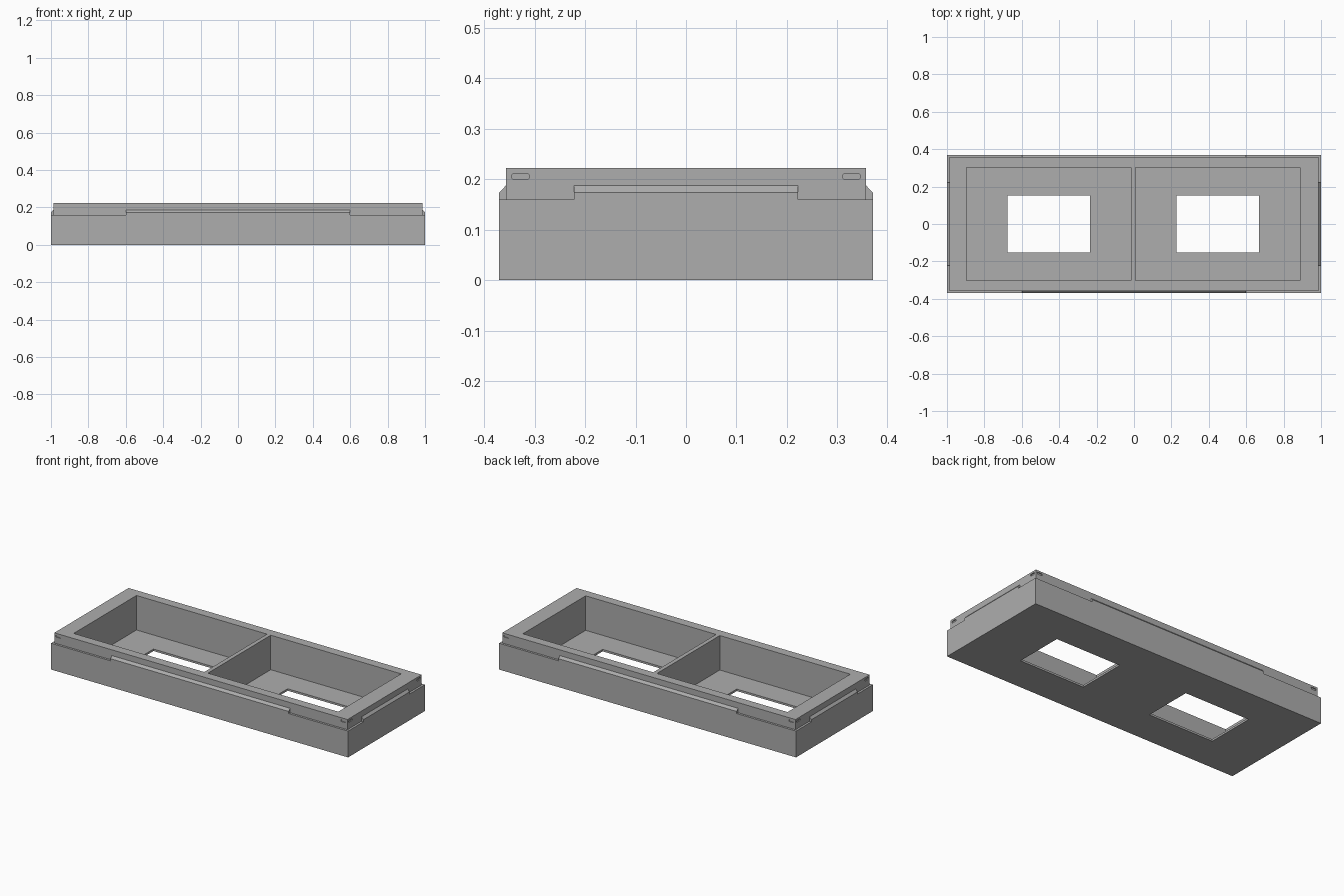
import bpy, bmesh, math
from mathutils import Matrix, Vector

cube = bpy.data.objects.get("Cube")
if cube:
    bpy.data.objects.remove(cube, do_unlink=True)

grey = bpy.data.materials.new("plain grey")
grey.use_nodes = True
COLOUR = (0.42, 0.42, 0.42, 1)
grey.diffuse_color = COLOUR
grey.node_tree.nodes["Principled BSDF"].inputs["Base Color"].default_value = COLOUR

HX, HY = 1.0, 0.37          # half size of the lower body
STEP = 0.013                # set-back of the upper rim
SHELF, TOP = 0.16, 0.222    # shelf and rim heights
FLOOR = 0.012


def prism(name, points, vector):
    """Extrude a closed outline along a vector."""
    bm = bmesh.new()
    face = bm.faces.new([bm.verts.new(p) for p in points])
    out = bmesh.ops.extrude_face_region(bm, geom=[face])
    verts = [v for v in out["geom"] if isinstance(v, bmesh.types.BMVert)]
    bmesh.ops.translate(bm, verts=verts, vec=vector)
    bmesh.ops.recalc_face_normals(bm, faces=bm.faces)
    mesh = bpy.data.meshes.new(name)
    bm.to_mesh(mesh)
    bm.free()
    mesh.materials.append(grey)
    ob = bpy.data.objects.new(name, mesh)
    bpy.context.collection.objects.link(ob)
    return ob


def box(name, x0, x1, y0, y1, z0, z1):
    outline = [(x0, y0, z0), (x1, y0, z0), (x1, y1, z0), (x0, y1, z0)]
    return prism(name, outline, (0, 0, z1 - z0))


def combine(target, other, operation):
    """Apply a boolean and discard the second solid."""
    mod = target.modifiers.new("combine", "BOOLEAN")
    mod.operation, mod.solver, mod.object = operation, "EXACT", other
    bpy.context.view_layer.objects.active = target
    bpy.ops.object.modifier_apply(modifier=mod.name)
    bpy.data.objects.remove(other, do_unlink=True)


# Lower body and set-back rim
tray = box("tray", -HX, HX, -HY, HY, 0, SHELF)
rim = box("rim", -HX + STEP, HX - STEP, -HY + STEP, HY - STEP, FLOOR, TOP)
combine(tray, rim, "UNION")

# Chamfered ledges and small corner slots on all four sides
for turn in range(4):
    rot = Matrix.Rotation(turn * math.pi / 2, 4, "Z")
    edge, half, slot_at = (HY, 0.60, 0.96) if turn % 2 == 0 else (HX, 0.222, 0.328)
    inner = edge - STEP
    outline = [(inner - 0.02, SHELF), (edge, SHELF), (edge, 0.173),
               (inner, 0.187), (inner - 0.02, 0.187)]
    points = [rot @ Vector((-half, -d, z)) for d, z in outline]
    ledge = prism("ledge", points, rot @ Vector((2 * half, 0, 0)))
    combine(tray, ledge, "UNION")

    for side in (-1, 1):
        radius, straight, points = 0.006, 0.012, []
        for i in range(14):
            end = 1 if i < 7 else -1
            a = math.pi * ((i % 7) / 6 - 0.5) + (0 if end > 0 else math.pi)
            points.append(rot @ Vector((side * slot_at + end * straight + radius * math.cos(a),
                                        -inner + 0.006, 0.205 + radius * math.sin(a))))
        slot = prism("slot", points, rot @ Vector((0, -0.03, 0)))
        combine(tray, slot, "DIFFERENCE")

# Two pockets, each with a window through the floor
for x0, x1 in ((-0.895, -0.016), (0.009, 0.887)):
    combine(tray, box("pocket", x0, x1, -0.302, 0.302, FLOOR, 0.3), "DIFFERENCE")
    mid = (x0 + x1) / 2
    window = box("window", mid - 0.22, mid + 0.22, -0.152, 0.152, -0.1, 0.1)
    combine(tray, window, "DIFFERENCE")
